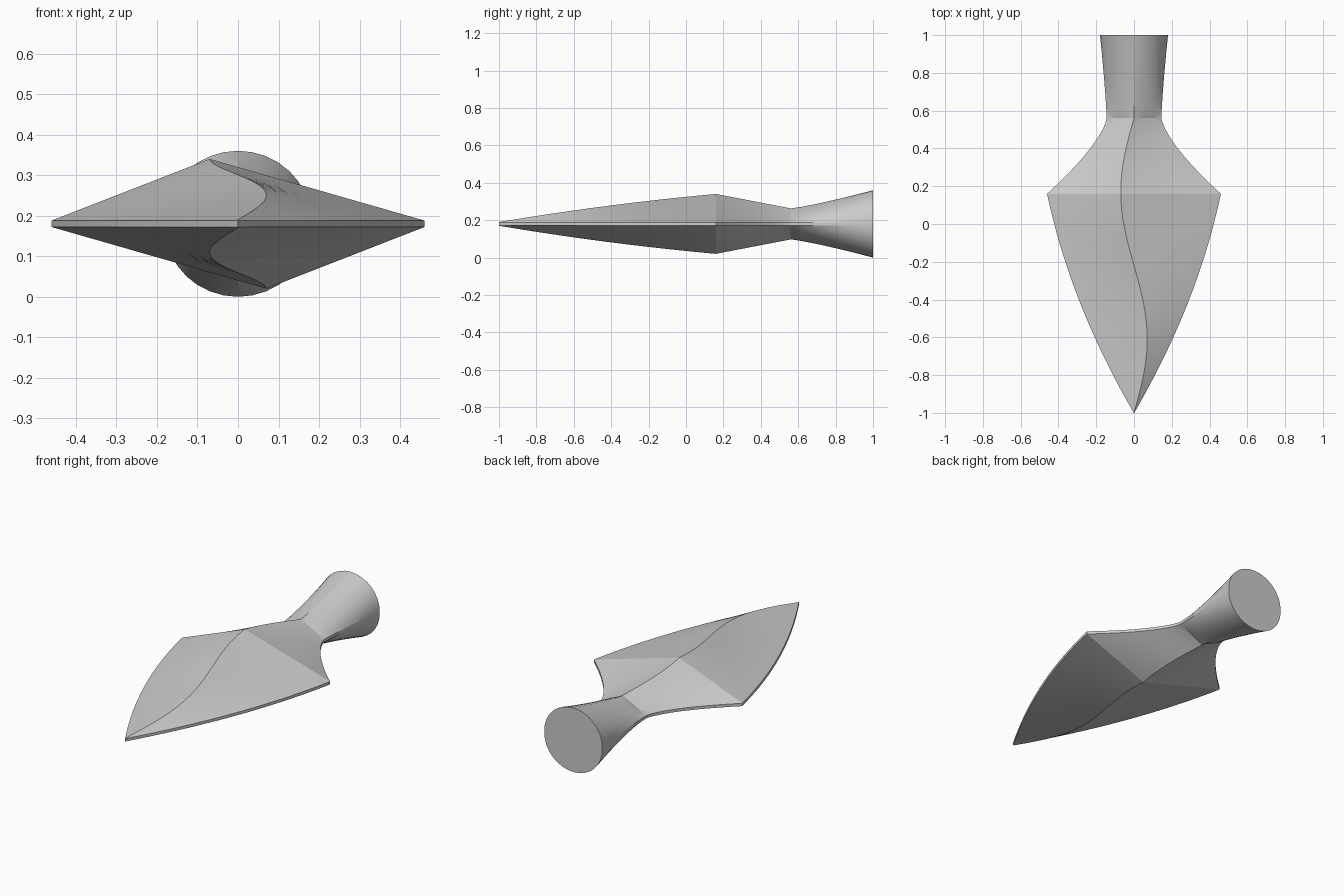
import bpy, bmesh, math

if "Cube" in bpy.data.objects:
    bpy.data.objects.remove(bpy.data.objects["Cube"])

CZ = 0.18        # height of the centre line
SHOULDER = 0.16  # widest point of the blade
NECK = 0.56      # where the blade meets the socket
EDGE = 0.008     # half thickness of the blade's flat rim
SEGS = 8         # divisions per quarter section


def profile(y):
    """Half width, half height, ridge offset and roundness at y."""
    if y <= SHOULDER:
        t = (y + 1) / (SHOULDER + 1)
        w = 0.001 + 0.459 * (1.47 * t - 0.47 * t * t)
        h = 0.01 + 0.15 * (1.3 * t - 0.3 * t * t)
        rnd = 0
    elif y <= NECK:
        u = (y - SHOULDER) / (NECK - SHOULDER)
        w = 0.145 + 0.315 * (1 - u) ** 1.4
        h = 0.16 + (0.083 - 0.16) * u
        rnd = 0
    else:
        t = (y - NECK) / (1 - NECK)
        w = 0.145 + 0.035 * t ** 1.3
        h = 0.083 + 0.097 * t ** 1.2
        rnd = math.sqrt(t)
    ridge = 0.07 * math.sin(math.pi * (y + 1) / (NECK + 1)  * 2) if y < NECK else 0
    return w, h, ridge, rnd


def section(y):
    """Diamond section blending to a circle; lower half is the upper half turned over."""
    w, h, ridge, rnd = profile(y)
    upper = []
    for i in range(2 * SEGS + 1):
        k = i / SEGS
        a = k * math.pi / 2
        z = (1 - abs(1 - k)) * (1 - rnd) + math.sin(a) * rnd
        x = (1 - k) * (1 - rnd) + math.cos(a) * rnd
        upper.append((x * w + ridge * (1 - abs(1 - k)), EDGE + z * (h - EDGE)))
    return upper + [(-x, -z) for x, z in upper]


# Stations along the length, sharing rings at the shoulder and neck
spans = [(-1, SHOULDER, 36), (SHOULDER, NECK, 16), (NECK, 1, 18)]
stations = [a + (b - a) * i / n for a, b, n in spans for i in range(n)] + [1]

# Spearhead blade and flared socket as one loft
bm = bmesh.new()
rings = [[bm.verts.new((x, y, CZ + z)) for x, z in section(y)] for y in stations]
for r0, r1 in zip(rings, rings[1:]):
    for i in range(len(r0)):
        j = (i + 1) % len(r0)
        bm.faces.new((r0[i], r0[j], r1[j], r1[i]))
bm.faces.new(rings[0])
bm.faces.new(rings[-1])
bmesh.ops.recalc_face_normals(bm, faces=bm.faces)

mesh = bpy.data.meshes.new("spearhead")
bm.to_mesh(mesh)
bm.free()
spearhead = bpy.data.objects.new("spearhead", mesh)
bpy.context.collection.objects.link(spearhead)

# Smooth sides with crisp ridges, rim and shoulder
bpy.context.view_layer.objects.active = spearhead
spearhead.select_set(True)
bpy.ops.object.shade_smooth_by_angle(angle=math.radians(14))
